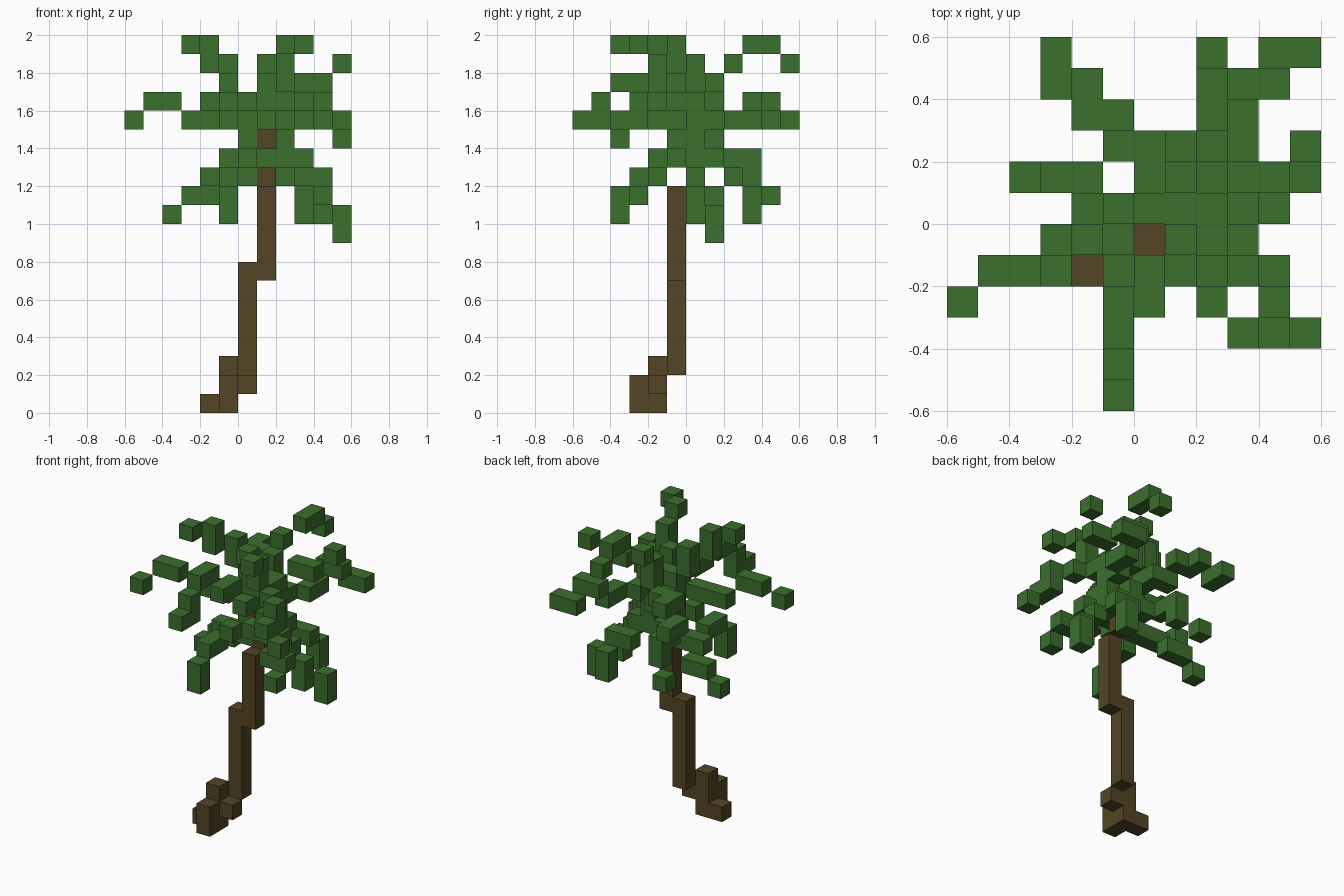
import bpy
import bmesh
from mathutils import Vector

CELL = 0.1
MOVES = {
    "e": Vector((1, 0, 0)), "w": Vector((-1, 0, 0)),
    "n": Vector((0, 1, 0)), "s": Vector((0, -1, 0)),
    "u": Vector((0, 0, 1)), "d": Vector((0, 0, -1)),
}

default_cube = bpy.data.objects.get("Cube")
if default_cube:
    bpy.data.objects.remove(default_cube, do_unlink=True)


def make_material(name, colour):
    material = bpy.data.materials.new(name)
    material.use_nodes = True
    material.diffuse_color = colour
    shader = material.node_tree.nodes["Principled BSDF"]
    shader.inputs["Base Color"].default_value = colour
    shader.inputs["Roughness"].default_value = 0.9
    return material


leaf_green = make_material("leaf green", (0.045, 0.162, 0.027, 1))
bark_brown = make_material("bark brown", (0.087, 0.058, 0.018, 1))


def walk(start, path):
    """Cells visited from start; each word is one step, its letters are directions."""
    position = Vector(start)
    cells = {tuple(int(c) for c in position)}
    for word in path.split():
        for letter in word:
            position = position + MOVES[letter]
        cells.add(tuple(int(round(c)) for c in position))
    return cells


def block_part(name, material, start, path):
    """Build the outer skin of a chain of cubic blocks."""
    cells = walk(start, path)
    bm = bmesh.new()
    for cell in sorted(cells):
        centre = Vector(cell) + Vector((0.5, 0.5, 0.5))
        for normal in MOVES.values():
            if tuple(int(c) for c in Vector(cell) + normal) in cells:
                continue
            side = Vector((normal.y, normal.z, normal.x))
            across = normal.cross(side)
            middle = centre + normal / 2
            corners = [(-side - across), (side - across),
                       (side + across), (-side + across)]
            bm.faces.new([bm.verts.new((middle + c / 2) * CELL) for c in corners])
    bmesh.ops.remove_doubles(bm, verts=bm.verts[:], dist=CELL / 100)
    mesh = bpy.data.meshes.new(name)
    bm.to_mesh(mesh)
    bm.free()
    mesh.materials.append(material)
    part = bpy.data.objects.new(name, mesh)
    bpy.context.collection.objects.link(part)
    return part


# Roots and leaning trunk
block_part("roots", bark_brown, (-1, -3, 0), "u n e wd w")
block_part("trunk", bark_brown, (-1, -2, 2),
           "ne u u u u u e u u u u nu u u")

# Heart of the crown around the trunk tip
block_part("crown_heart", leaf_green, (1, 1, 13), "u sw u e u ed d s")

# Upper fronds, rising and arching outwards
upper_fronds = {
    "southwest": ((0, 0, 16), "wu u sw u sw"),
    "south": ((1, -1, 15), "s wu s wu s sd d s"),
    "south_tall": ((1, -1, 16), "u se u su se"),
    "southeast": ((2, -1, 16), "se se d s ed"),
    "east": ((2, 0, 16), "neu e neu"),
    "northeast": ((2, 1, 15), "ne n nu e nd e"),
    "north": ((1, 1, 16), "u nu neu n nd"),
    "northwest": ((0, 1, 15), "n w nu w n wd n"),
    "west": ((-1, -1, 15), "w w swu w swd"),
}

# Lower fronds, drooping below the crown
lower_fronds = {
    "west": ((0, 0, 13), "d w w nd w wd"),
    "northwest": ((0, 1, 13), "nw n d nwd"),
    "northeast": ((2, 1, 13), "nd e nd d"),
    "east": ((2, 0, 13), "ed ed d ne d"),
    "southeast": ((2, -1, 13), "e sd e sd"),
    "south": ((1, -1, 13), "sw wd s sd d"),
}

for tier, fronds in (("upper", upper_fronds), ("lower", lower_fronds)):
    for direction, (start, path) in fronds.items():
        block_part(f"{tier}_frond_{direction}", leaf_green, start, path)
